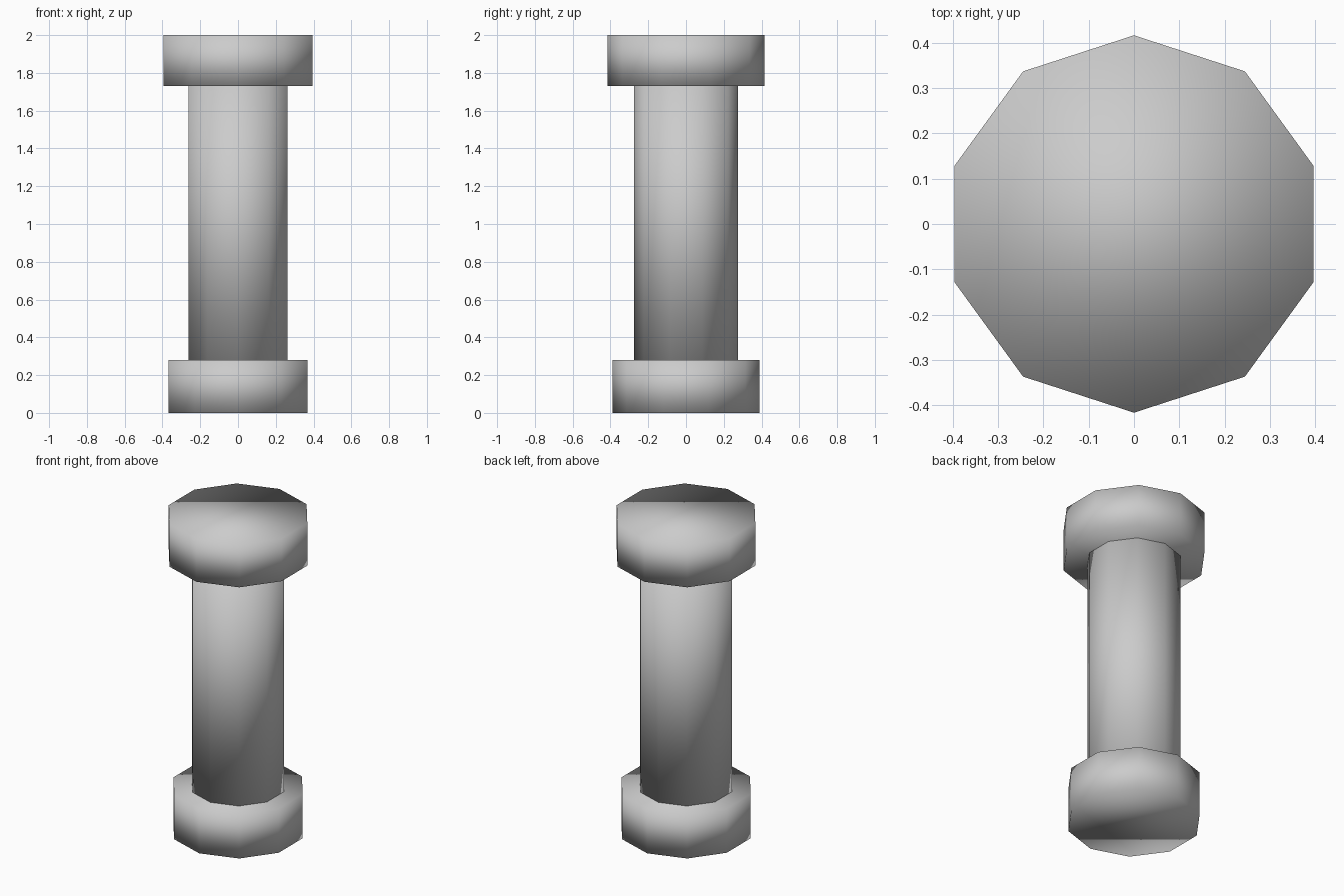
import bpy
import bmesh
from math import sin, cos, pi

if "Cube" in bpy.data.objects:
    bpy.data.objects.remove(bpy.data.objects["Cube"])

SIDES = 10


def drum(name, radius, z0, z1):
    """Ten-sided closed prism with corners on the y axis, smooth shaded."""
    bm = bmesh.new()
    angles = [pi / 2 + 2 * pi * i / SIDES for i in range(SIDES)]
    base = bm.faces.new([bm.verts.new((radius * cos(a), radius * sin(a), z0)) for a in angles])
    top = bmesh.ops.extrude_face_region(bm, geom=[base], use_keep_orig=True)["geom"]
    for v in top:
        if isinstance(v, bmesh.types.BMVert):
            v.co.z = z1
    bmesh.ops.recalc_face_normals(bm, faces=bm.faces)
    for f in bm.faces:
        f.smooth = True
    mesh = bpy.data.meshes.new(name)
    bm.to_mesh(mesh)
    bm.free()
    obj = bpy.data.objects.new(name, mesh)
    bpy.context.collection.objects.link(obj)
    return obj


# Foot of the column
drum("column_base", 0.388, 0.0, 0.28)
# Slender middle
drum("column_shaft", 0.276, 0.28, 1.73)
# Slightly wider head
drum("column_capital", 0.416, 1.73, 2.0)
